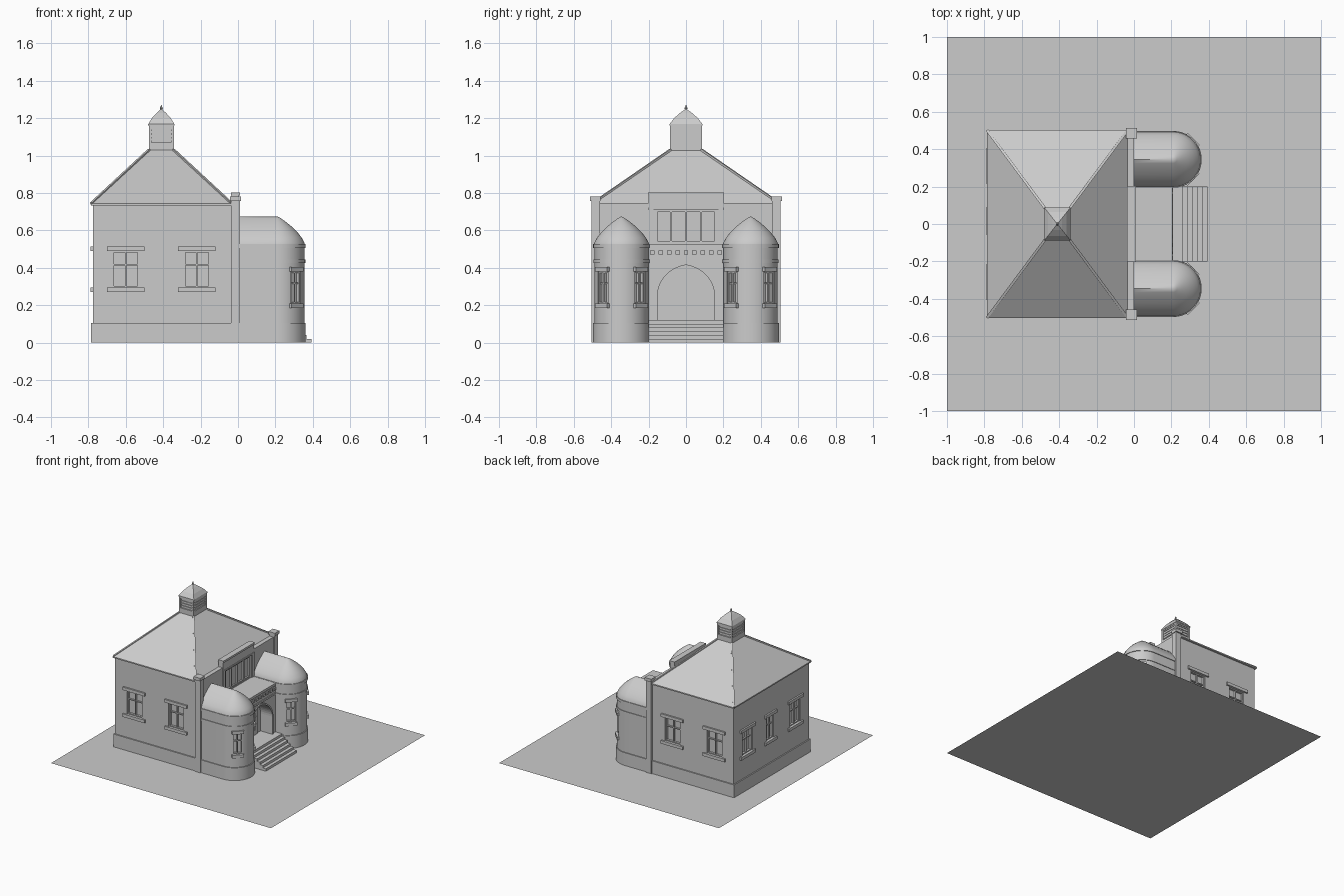
import bpy, bmesh
from math import sin, cos, pi, radians
from mathutils import Matrix, Vector

if "Cube" in bpy.data.objects:
    bpy.data.objects.remove(bpy.data.objects["Cube"])


def finish(name, bm, smooth=False):
    bmesh.ops.recalc_face_normals(bm, faces=bm.faces)
    me = bpy.data.meshes.new(name)
    bm.to_mesh(me)
    bm.free()
    ob = bpy.data.objects.new(name, me)
    bpy.context.collection.objects.link(ob)
    if smooth:
        select(ob)
        bpy.ops.object.shade_smooth_by_angle(angle=radians(30))
    return ob


def select(ob):
    bpy.ops.object.select_all(action='DESELECT')
    ob.select_set(True)
    bpy.context.view_layer.objects.active = ob


def boxes(name, specs, mat=Matrix()):
    """One object made of boxes (x0, x1, y0, y1, z0, z1)."""
    bm = bmesh.new()
    for x0, x1, y0, y1, z0, z1 in specs:
        m = mat @ Matrix.Translation(((x0+x1)/2, (y0+y1)/2, (z0+z1)/2)) \
            @ Matrix.Diagonal((x1-x0, y1-y0, z1-z0, 1))
        bmesh.ops.create_cube(bm, size=1, matrix=m)
    return finish(name, bm)


def loft(name, rings, smooth=False):
    """Skin equal-length closed rings and cap both ends."""
    bm = bmesh.new()
    vs = [[bm.verts.new(p) for p in r] for r in rings]
    n = len(vs[0])
    for a, b in zip(vs, vs[1:]):
        for i in range(n):
            j = (i + 1) % n
            bm.faces.new((a[i], a[j], b[j], b[i]))
    bm.faces.new(vs[0])
    bm.faces.new(vs[-1])
    bmesh.ops.remove_doubles(bm, verts=bm.verts, dist=1e-5)
    return finish(name, bm, smooth)


def rect(cx, hx, hy, z):
    return [(cx + s*hx, t*hy, z) for s, t in ((-1, -1), (1, -1), (1, 1), (-1, 1))]


def carve(target, cutter):
    mod = target.modifiers.new("recess", 'BOOLEAN')
    mod.operation, mod.object, mod.solver = 'DIFFERENCE', cutter, 'EXACT'
    select(target)
    bpy.ops.object.modifier_apply(modifier=mod.name)
    bpy.data.objects.remove(cutter)


def window(name, wall, x, y, angle, w, z0, z1, ledge=0.03):
    """Recessed window facing `angle`, with frame, mullions, sill and lintel."""
    m = Matrix.Translation((x, y, 0)) @ Matrix.Rotation(radians(angle - 90), 4, 'Z')
    h, f = w / 2, 0.008
    carve(wall, boxes("cutter", [(-h, h, -0.025, 0.05, z0, z1)], m))
    zt = z0 + (z1 - z0) * 0.6
    boxes(name + "_frame", [
        (-h, -h+f, -0.025, -0.008, z0, z1), (h-f, h, -0.025, -0.008, z0, z1),
        (-h+f, h-f, -0.025, -0.008, z0, z0+f), (-h+f, h-f, -0.025, -0.008, z1-f, z1),
        (-f/2, f/2, -0.025, -0.01, z0+f, z1-f),
        (-h+f, h-f, -0.025, -0.012, zt, zt+f)], m)
    boxes(name + "_sill_and_lintel", [
        (-h-ledge, h+ledge, -0.01, 0.013, z0-0.025, z0),
        (-h-ledge, h+ledge, -0.01, 0.013, z1, z1+0.025)], m)


# ground
bpy.ops.mesh.primitive_plane_add(size=2)
bpy.context.object.name = "ground"

# main block, plinth and side/rear windows
body = boxes("main_walls", [(-0.775, -0.03, -0.487, 0.487, 0, 0.735)])
boxes("plinth", [(-0.785, -0.03, -0.497, 0.497, 0, 0.105)])
for s in (-1, 1):
    for i, x in enumerate((-0.6, -0.22)):
        window(f"side_window_{s}_{i}", body, x, s*0.487, 90*s, 0.14, 0.295, 0.49)
for i, (y, w) in enumerate(((-0.31, 0.13), (0.015, 0.09), (0.31, 0.13))):
    window(f"rear_window_{i}", body, -0.775, y, 180, w, 0.295, 0.49)

# hip roof with ridge caps
RX = -0.41
loft("hip_roof", [rect(RX, 0.377, 0.503, 0.733), rect(RX, 0.377, 0.503, 0.743),
                  rect(RX, 0.065, 0.083, 1.03)])
for i, (a, b) in enumerate(zip(rect(RX, 0.375, 0.5, 0.745), rect(RX, 0.065, 0.083, 1.032))):
    a, b = Vector(a), Vector(b)
    d = b - a
    m = Matrix.Translation((a+b)/2) @ d.to_track_quat('X', 'Z').to_matrix().to_4x4()
    boxes(f"hip_ridge_{i}", [(-d.length/2, d.length/2, -0.007, 0.007, -0.008, 0.004)], m)

# cupola with louvres, curved cap and finial
boxes("cupola", [(RX-0.06, RX+0.06, -0.075, 0.075, 1.0, 1.165),
                 (RX-0.067, RX+0.067, -0.085, 0.085, 1.02, 1.07),
                 (RX-0.067, RX+0.067, -0.085, 0.085, 1.15, 1.166)]
      + [(RX-0.064, RX+0.064, -0.08, 0.08, z, z+0.01) for z in (1.08, 1.1, 1.12, 1.14)]
      + [(RX+s*0.06-0.007, RX+s*0.06+0.007, t*0.077-0.008, t*0.077+0.008, 1.03, 1.16)
         for s in (-1, 1) for t in (-1, 1)])
loft("cupola_roof", [rect(RX, 0.07*k, 0.088*k, z) for k, z in
                     ((1, 1.16), (1, 1.168), (0.72, 1.2), (0.36, 1.228), (0.09, 1.245))])
loft("finial", [[(RX+r*cos(i*pi/4), r*sin(i*pi/4), z) for i in range(8)] for r, z in
                ((0.011, 1.235), (0.006, 1.248), (0.008, 1.253), (0.001, 1.27))])

# facade wall, raised centre parapet and corner piers
facade = boxes("facade_wall", [(-0.035, 0.0, -0.47, 0.47, 0, 0.745)])
boxes("parapet", [(-0.035, 0.004, -0.2, 0.2, 0.72, 0.79),
                  (-0.038, 0.01, -0.203, 0.203, 0.787, 0.803),
                  (-0.03, 0.009, -0.2, 0.2, 0.71, 0.722)])
for s in (-1, 1):
    boxes(f"corner_pier_{s}", [(-0.037, 0.01, s*0.482-0.022, s*0.482+0.022, 0, 0.765),
                               (-0.044, 0.016, s*0.485-0.029, s*0.485+0.029, 0.757, 0.782)])

# row of four upper windows over the porch
carve(facade, boxes("cutter", [(-0.015, 0.05, -0.165, 0.165, 0.535, 0.705)]))
boxes("upper_window_mullions",
      [(-0.015, -0.002, y-0.006, y+0.006, 0.535, 0.705) for y in (-0.159, -0.08, 0, 0.08, 0.159)]
      + [(-0.015, -0.003, -0.165, 0.165, z, z+0.008) for z in (0.535, 0.697)])
boxes("upper_side_strips", [(-0.005, 0.008, s*0.187-0.013, s*0.187+0.013, 0.52, 0.72) for s in (-1, 1)])

# round-ended towers flanking the entrance
CX, CY, R = 0.21, 0.345, 0.145


def bay(s, r, z, n=32):
    return [(-0.01, s*CY - r, z)] + \
        [(CX + r*cos(a), s*CY + r*sin(a), z) for a in (-pi/2 + pi*i/n for i in range(n+1))] + \
        [(-0.01, s*CY + r, z)]


for s in (-1, 1):
    wall = loft(f"tower_wall_{s}", [bay(s, R, 0), bay(s, R, 0.52)], True)
    for part, r, z0, z1 in (("plinth", 0.152, 0, 0.105), ("band", 0.15, 0.425, 0.443),
                            ("cornice", 0.151, 0.505, 0.527)):
        loft(f"tower_{part}_{s}", [bay(s, r, z0), bay(s, r, z1)], True)
    loft(f"tower_roof_{s}", [bay(s, r, z) for r, z in (
        (0.147, 0.52), (0.145, 0.535), (0.13, 0.562), (0.108, 0.59), (0.08, 0.618),
        (0.048, 0.644), (0.02, 0.664), (0.000001, 0.675))], True)
    for k in (-1, 1):
        a = k*pi/4
        window(f"tower_window_{s}_{k}", wall, CX+(R-0.004)*cos(a), s*CY+(R-0.004)*sin(a),
               45*k, 0.075, 0.21, 0.38, 0.008)


# porch front with pointed arch opening
def arch(w, z0, spring, top, n=12):
    half = [(w*cos(t), spring + (top-spring)*(0.85*sin(t) + 0.15*(1-cos(t))))
            for t in (pi/2*i/n for i in range(n+1))]
    return [(w, z0)] + half + [(-y, z) for y, z in half[-2::-1]] + [(-w, z0)]


def extrude_x(name, pts, x0, x1):
    return loft(name, [[(x, y, z) for y, z in pts] for x in (x0, x1)])


inner = arch(0.15, 0.1, 0.265, 0.415)
extrude_x("porch_arch_wall", [(0.2, 0.1), (0.2, 0.52), (-0.2, 0.52), (-0.2, 0.1)] + inner[::-1], 0.1, 0.2)
extrude_x("arch_moulding", arch(0.162, 0.12, 0.265, 0.428) + inner[::-1], 0.195, 0.208)
boxes("porch_roof", [(0, 0.207, -0.205, 0.205, 0.505, 0.525), (0.19, 0.206, -0.2, 0.2, 0.43, 0.445)])
boxes("porch_dentils", [(0.195, 0.209, y-0.012, y+0.012, 0.47, 0.492)
                        for y in (-0.18 + 0.045*i for i in range(9))])

# double doors with panels inside the arch
boxes("door_wall", [(0.06, 0.1, -0.2, 0.2, 0.1, 0.5)])
boxes("doors", [(0.1, 0.108, s*0.052-0.048, s*0.052+0.048, 0.12, 0.36) for s in (-1, 1)])
boxes("door_panels", [(0.105, 0.113, s*y-0.012, s*y+0.012, z, z+0.05)
                      for s in (-1, 1) for y in (0.035, 0.072) for z in (0.16, 0.22, 0.28)])

# porch floor and entrance steps
boxes("porch_floor", [(0, 0.26, -0.2, 0.2, 0, 0.12)])
boxes("steps", [(0.2, 0.285 + 0.027*i, -0.2, 0.2, 0, 0.1 - 0.02*i) for i in range(5)])
